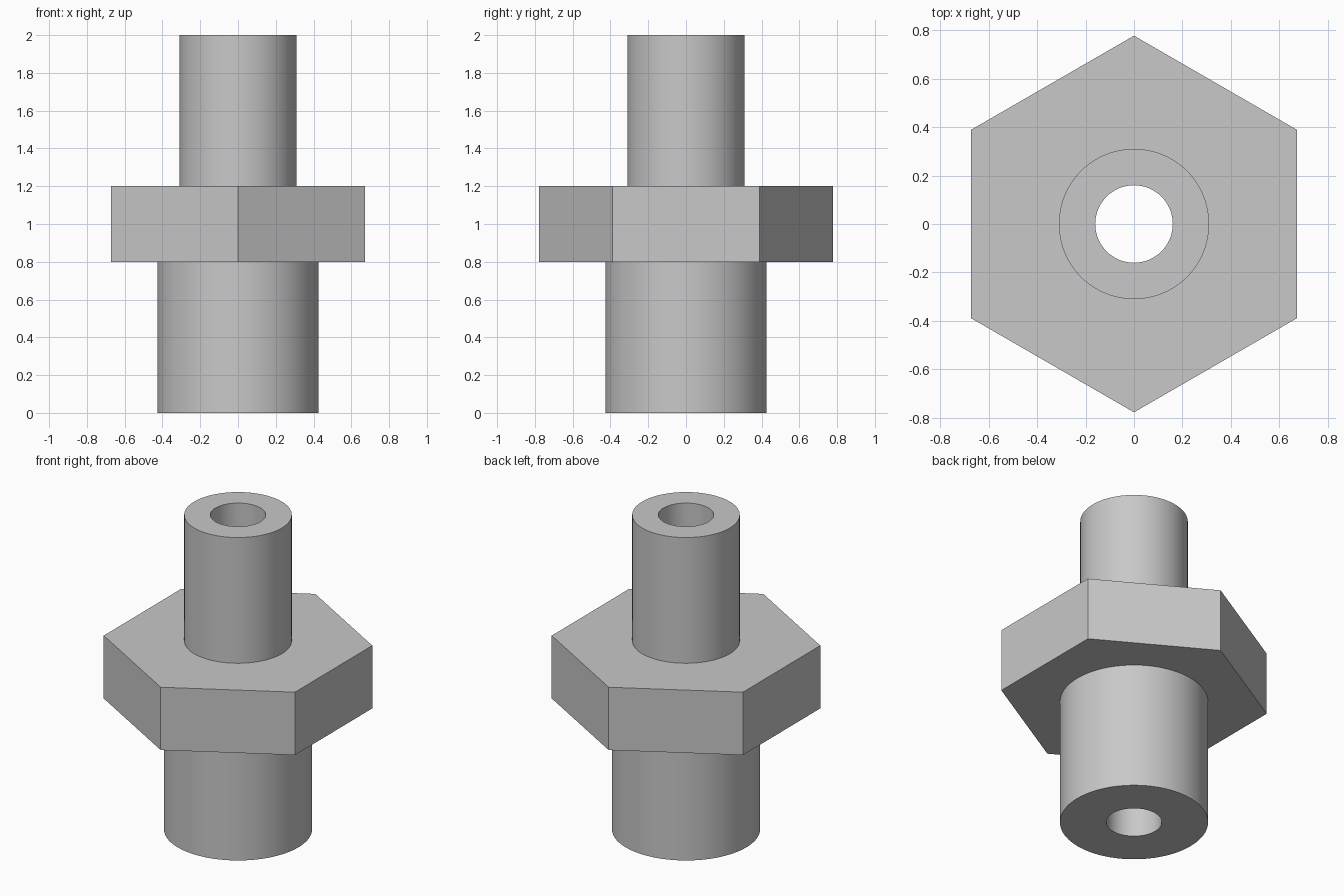
import bpy
import bmesh
from math import cos, pi, radians, tau

SEGMENTS = 96  # multiple of 12, so the hexagon corners land on ring points

if "Cube" in bpy.data.objects:
    bpy.data.objects.remove(bpy.data.objects["Cube"], do_unlink=True)

grey = bpy.data.materials.new("plain grey metal")
grey.use_nodes = True
colour = (0.58, 0.58, 0.58, 1)
grey.diffuse_color = colour
grey.node_tree.nodes["Principled BSDF"].inputs["Base Color"].default_value = colour


def round_section(angle):
    return 1.0


def hex_section(angle):
    """Hexagon of unit corner radius with corners on the y axis."""
    return cos(pi / 6) / cos((angle + pi / 6) % (pi / 3) - pi / 6)


# Sizes
bore, stem, neck, hexagon = 0.16, 0.427, 0.31, 0.777
collar_bottom, collar_top, height = 0.8, 1.2, 2.0

# Closed outline, walked up the outside and back down the bore
outline = [
    (round_section, bore, 0),
    (round_section, stem, 0),
    (round_section, stem, collar_bottom),
    (hex_section, hexagon, collar_bottom),
    (hex_section, hexagon, collar_top),
    (round_section, neck, collar_top),
    (round_section, neck, height),
    (round_section, bore, height),
]

bm = bmesh.new()
rings = []
for section, radius, z in outline:
    ring = []
    for i in range(SEGMENTS):
        angle = tau * i / SEGMENTS
        r = radius * section(angle)
        ring.append(bm.verts.new((r * cos(angle), r * cos(angle - pi / 2), z)))
    rings.append(ring)

# Skin neighbouring rings, joining the last one back to the first
for low, high in zip(rings, rings[1:] + rings[:1]):
    for i in range(SEGMENTS):
        j = (i + 1) % SEGMENTS
        bm.faces.new((low[i], low[j], high[j], high[i]))
bmesh.ops.recalc_face_normals(bm, faces=bm.faces)

mesh = bpy.data.meshes.new("hex_fitting")
bm.to_mesh(mesh)
bm.free()
mesh.materials.append(grey)
fitting = bpy.data.objects.new("hex_fitting", mesh)
bpy.context.collection.objects.link(fitting)

# Round walls smooth, rims and hexagon corners sharp
bpy.ops.object.select_all(action="DESELECT")
fitting.select_set(True)
bpy.context.view_layer.objects.active = fitting
bpy.ops.object.shade_smooth_by_angle(angle=radians(30))
